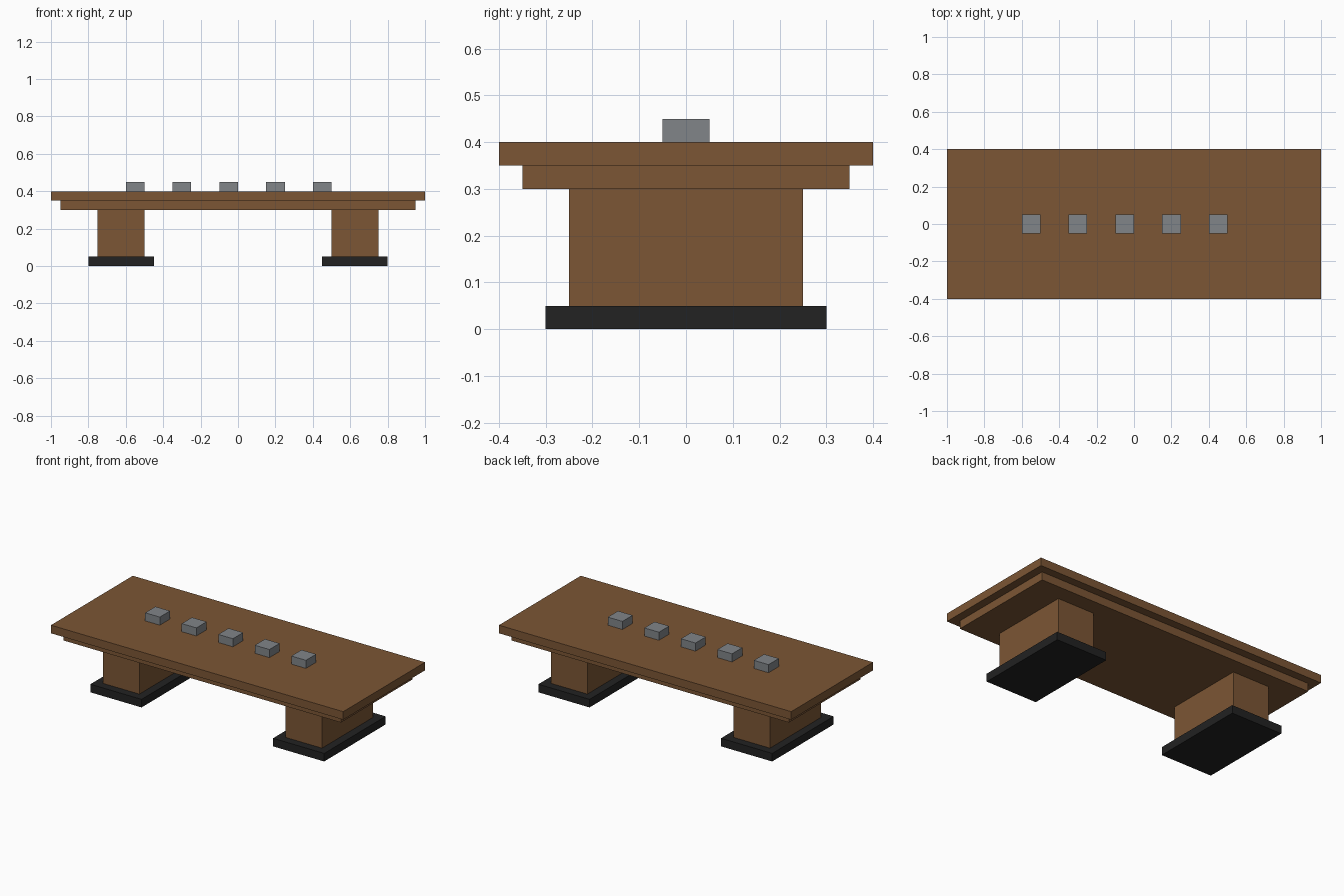
import bpy

cube = bpy.data.objects.get("Cube")
if cube:
    bpy.data.objects.remove(cube, do_unlink=True)


def make_material(name, rgb):
    mat = bpy.data.materials.new(name)
    mat.use_nodes = True
    mat.diffuse_color = (*rgb, 1)
    mat.node_tree.nodes["Principled BSDF"].inputs["Base Color"].default_value = (*rgb, 1)
    return mat


def box(name, centre, size, mat):
    """Flat-shaded box from its centre and full size."""
    bpy.ops.mesh.primitive_cube_add(size=1, location=centre)
    obj = bpy.context.object
    obj.name = obj.data.name = name
    obj.scale = size
    bpy.ops.object.transform_apply(location=False, rotation=False, scale=True)
    obj.data.materials.append(mat)
    return obj


wood = make_material("brown wood", (0.2, 0.093, 0.035))
black = make_material("black base", (0.016, 0.016, 0.016))
grey = make_material("grey metal", (0.22, 0.235, 0.25))

# Table top with a recessed slab under it
box("table_top", (0, 0, 0.375), (2.0, 0.8, 0.05), wood)
box("under_top", (0, 0, 0.325), (1.9, 0.7, 0.05), wood)

# Pedestals on wider plinths
for side, sign in (("left", 1), ("right", -1)):
    box(f"{side}_pedestal", (sign * 0.625, 0, 0.175), (0.25, 0.5, 0.25), wood)
    box(f"{side}_plinth", (sign * 0.625, 0, 0.025), (0.35, 0.6, 0.05), black)

# Row of small blocks along the table
for i in range(5):
    box(f"table_block_{i + 1}", (-0.55 + 0.25 * i, 0, 0.425), (0.1, 0.1, 0.05), grey)
